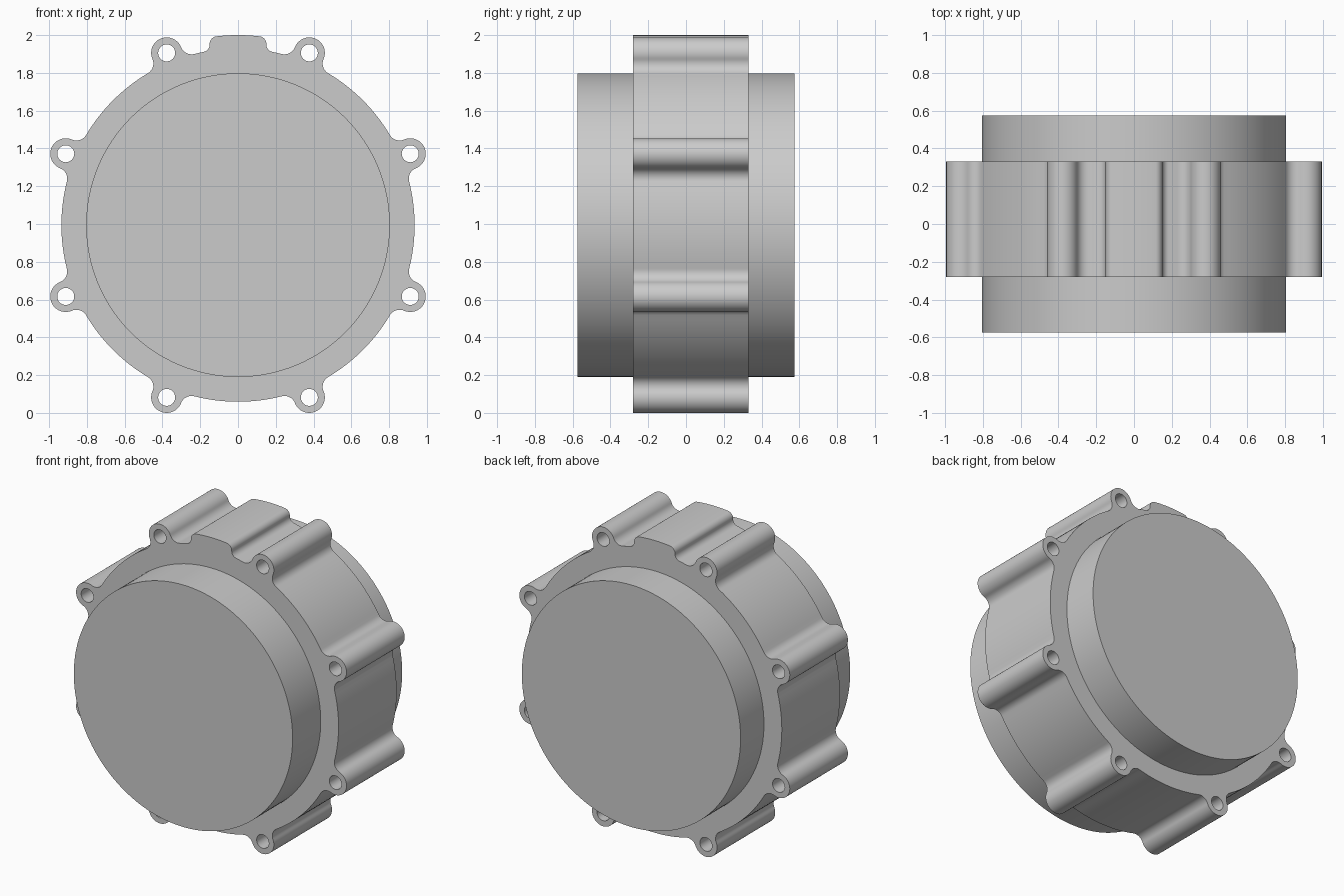
import bpy
from math import pi, sin, cos, acos, atan2, sqrt, hypot

if "Cube" in bpy.data.objects:
    bpy.data.objects.remove(bpy.data.objects["Cube"])

CZ = 0.994                      # axis height
R_CORE, HALF_LEN = 0.804, 0.575
R_FLANGE, Y0, Y1 = 0.935, -0.28, 0.33
D_LUG, R_LUG, R_HOLE, R_FIL = 0.987, 0.082, 0.045, 0.06
R_TAB, W_TAB, F_TAB = 1.006, 0.15, 0.04


def arc(cx, cy, r, a0, a1, n):
    return [(cx + r * cos(a0 + (a1 - a0) * i / n),
             cy + r * sin(a0 + (a1 - a0) * i / n)) for i in range(n + 1)]


def rot(pts, a):
    return [(x * cos(a) - y * sin(a), x * sin(a) + y * cos(a)) for x, y in pts]


# One bolt lug with a fillet on each side, pointing along +x
d, e = R_FLANGE + R_FIL, R_LUG + R_FIL
delta = acos((d * d + D_LUG ** 2 - e * e) / (2 * d * D_LUG))
fx, fy = d * cos(delta), -d * sin(delta)
phi = atan2(-fy, D_LUG - fx)
fillet = arc(fx, fy, R_FIL, pi - delta, phi, 10)
lug = (fillet + arc(D_LUG, 0, R_LUG, phi - pi, pi - phi, 32)[1:-1]
       + [(x, -y) for x, y in reversed(fillet)])

# Top tab: right half, then mirrored
tx = W_TAB + F_TAB
tz = sqrt((R_FLANGE + F_TAB) ** 2 - tx ** 2)
kx = W_TAB - F_TAB
kz = sqrt((R_TAB - F_TAB) ** 2 - kx ** 2)
tab_start, crown = atan2(tz, tx), atan2(kz, kx)
half = (arc(tx, tz, F_TAB, pi + tab_start, pi, 10)
        + arc(kx, kz, F_TAB, 0, crown, 10)
        + arc(0, 0, R_TAB, crown, pi / 2, 6)[1:])
tab = half + [(-x, y) for x, y in reversed(half[:-1])]

# Full flange outline
outline, holes = [], []
step = pi / 4
for k in range(8):
    a = pi / 8 + k * step
    outline += rot(lug, a)
    holes.append(arc(D_LUG * cos(a), D_LUG * sin(a), R_HOLE, 0, 2 * pi, 32)[:-1])
    s, t = a + delta, a + step - delta
    if k == 1:
        outline += arc(0, 0, R_FLANGE, s, tab_start, 5)[1:-1] + tab
        outline += arc(0, 0, R_FLANGE, pi - tab_start, t, 5)[1:-1]
    else:
        outline += arc(0, 0, R_FLANGE, s, t, 16)[1:-1]
bore = arc(0, 0, R_CORE - 0.004, 0, 2 * pi, 128)[:-1]

# Flange: filled profile with holes, extruded along y
curve = bpy.data.curves.new("bolted_flange", 'CURVE')
curve.dimensions = '2D'
curve.fill_mode = 'BOTH'
curve.extrude = (Y1 - Y0) / 2
for loop in [outline, bore] + holes:
    sp = curve.splines.new('POLY')
    sp.points.add(len(loop) - 1)
    for p, (x, y) in zip(sp.points, loop):
        p.co = (x, y, 0, 1)
    sp.use_cyclic_u = True
flange = bpy.data.objects.new("bolted_flange", curve)
bpy.context.collection.objects.link(flange)
flange.location = (0, (Y0 + Y1) / 2, CZ)
flange.rotation_euler = (pi / 2, 0, 0)
bpy.context.view_layer.objects.active = flange
flange.select_set(True)
bpy.ops.object.convert(target='MESH')
flange = bpy.context.object
bpy.ops.object.mode_set(mode='EDIT')
bpy.ops.mesh.select_all(action='SELECT')
bpy.ops.mesh.remove_doubles(threshold=0.0001)
bpy.ops.mesh.normals_make_consistent(inside=False)
bpy.ops.object.mode_set(mode='OBJECT')
bpy.ops.object.shade_smooth_by_angle(angle=pi / 6)

# Solid round core passing through the flange
bpy.ops.mesh.primitive_cylinder_add(vertices=128, radius=R_CORE, depth=2 * HALF_LEN,
                                    location=(0, 0, CZ), rotation=(pi / 2, 0, 0))
core = bpy.context.object
core.name = "round_core"
bpy.ops.object.shade_smooth_by_angle(angle=pi / 6)
